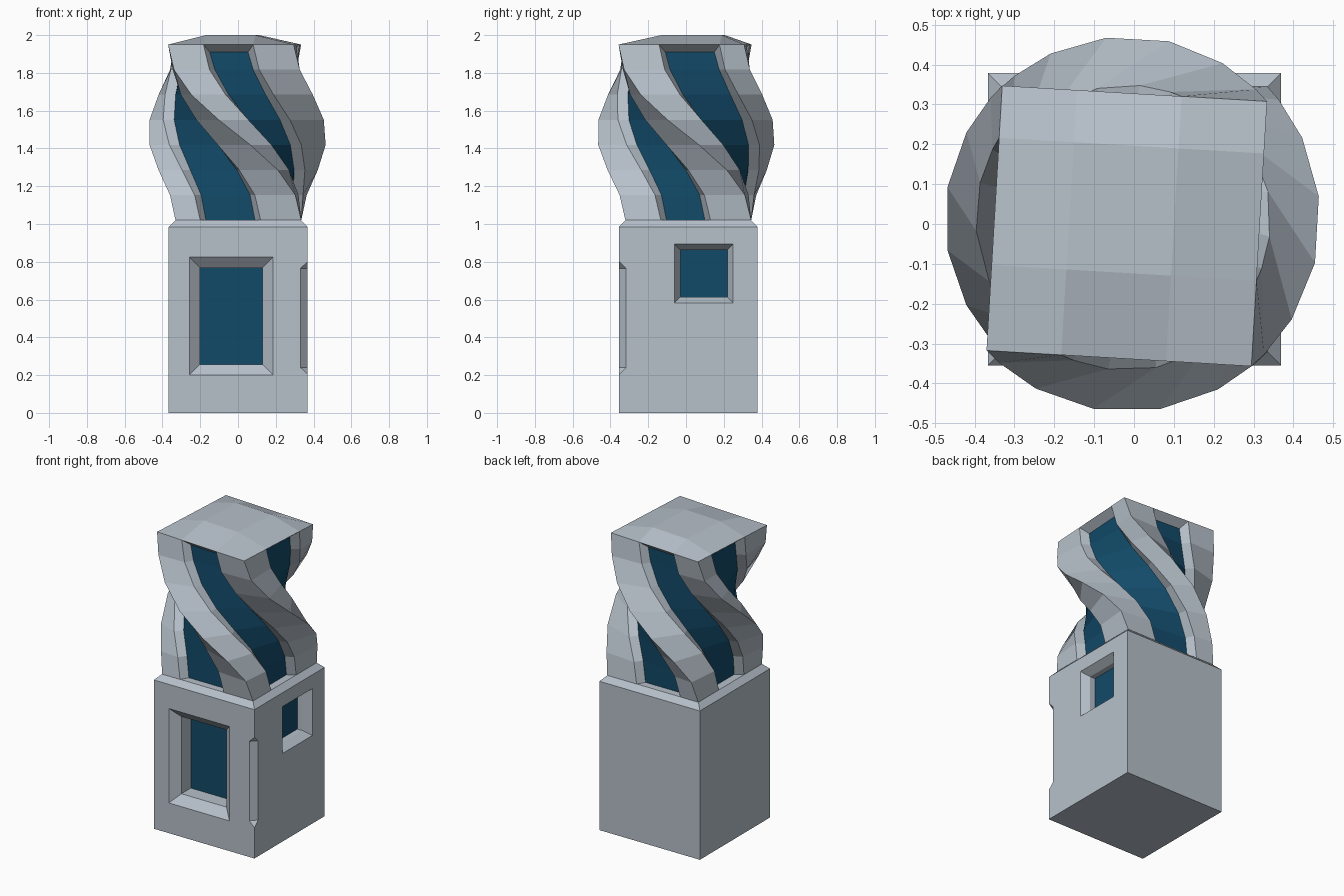
import bpy, bmesh, math
from mathutils import Vector

if "Cube" in bpy.data.objects:
    bpy.data.objects.remove(bpy.data.objects["Cube"])


def material(name, rgb):
    m = bpy.data.materials.new(name)
    m.diffuse_color = (*rgb, 1)
    m.use_nodes = True
    m.node_tree.nodes["Principled BSDF"].inputs["Base Color"].default_value = m.diffuse_color
    return m


GREY = material("pale_concrete", (0.47, 0.53, 0.59))
BLUE = material("deep_blue_glass", (0.006, 0.068, 0.14))


def make(name, verts, faces, mats=(GREY,), blue_faces=(), fix=True):
    me = bpy.data.meshes.new(name)
    me.from_pydata(verts, [], faces)
    for m in mats:
        me.materials.append(m)
    for i in blue_faces:
        me.polygons[i].material_index = 1
    if fix:
        bm = bmesh.new()
        bm.from_mesh(me)
        bmesh.ops.recalc_face_normals(bm, faces=bm.faces)
        bm.to_mesh(me)
        bm.free()
    ob = bpy.data.objects.new(name, me)
    bpy.context.collection.objects.link(ob)
    return ob


def loft(name, rings):
    n = len(rings[0])
    verts = [p for r in rings for p in r]
    faces = [(k*n + i, k*n + (i+1) % n, (k+1)*n + (i+1) % n, (k+1)*n + i)
             for k in range(len(rings)-1) for i in range(n)]
    faces += [tuple(reversed(range(n))), tuple(range(len(verts)-n, len(verts)))]
    return make(name, verts, faces)


def rect(x0, x1, y0, y1, z):
    return [(x0, y0, z), (x1, y0, z), (x1, y1, z), (x0, y1, z)]


# Lower block with bevelled top edge
X0, X1, Y0, Y1 = -0.367, 0.369, -0.355, 0.379
b = 0.035
base = loft("lower_block", [rect(X0, X1, Y0, Y1, 0), rect(X0, X1, Y0, Y1, 0.985),
                            rect(X0+b, X1-b, Y0+b, Y1-b, 1.02)])


def cut(cutter):
    cutter.hide_render = True
    cutter.hide_viewport = False
    mod = base.modifiers.new(cutter.name, 'BOOLEAN')
    mod.operation = 'DIFFERENCE'
    mod.solver = 'EXACT'
    mod.object = cutter
    cutter.display_type = 'WIRE'


def window(name, place, u0, u1, z0, z1, slant, rim, depth):
    """place(u, d, z) maps window coordinates to the wall, d going inwards."""
    def ring(s, d):
        return [place(u0+s, d, z0+s), place(u1-s, d, z0+s),
                place(u1-s, d, z1-s), place(u0+s, d, z1-s)]
    k = 0.01 / rim
    cut(loft(name + "_cutter", [ring(-slant*k, -0.01), ring(slant, rim), ring(slant, depth)]))
    pane = make(name + "_pane", ring(slant, depth-0.002), [(0, 1, 2, 3)], (BLUE,), fix=False)
    return pane


window("front_window", lambda u, d, z: (u, Y0+d, z), -0.258, 0.186, 0.20, 0.825, 0.057, 0.05, 0.15)
side = window("side_window", lambda u, d, z: (X1-d, u, z), -0.06, 0.25, 0.583, 0.893, 0.031, 0.05, 0.09)


# Chamfered notch in the front right corner
def diamond(s, z):
    return [(X1+s, Y0, z), (X1, Y0+s, z), (X1-s, Y0, z), (X1, Y0-s, z)]


cut(loft("corner_notch_cutter", [diamond(0.002, 0.205), diamond(0.038, 0.24),
                                 diamond(0.038, 0.765), diamond(0.002, 0.80)]))

# Twisted upper block: square section with a recessed window strip on each side
CX, CY, H = 0.002, 0.012, 0.333
SLANT, DEEP = 0.03, 0.05
XA, XB = -0.20, 0.12
YA, YB = -0.133, 0.13
AXIS = Vector((-0.016, 0.013, 0))
TWIST = math.radians(-93.4)
ZB, ZT, STEPS = 1.02, 1.95, 7


def twisted(x, y, t, z):
    a = TWIST * t*t*(3 - 2*t)
    dx, dy = x - AXIS.x, y - AXIS.y
    return (AXIS.x + dx*math.cos(a) - dy*math.sin(a),
            AXIS.y + dx*math.sin(a) + dy*math.cos(a), z)


section = []
for q in range(4):
    # tangent and outward direction of this side, walking anticlockwise
    t = Vector([(1, 0), (0, 1), (-1, 0), (0, -1)][q])
    n = Vector((t.y, -t.x))
    c = Vector((CX, CY))
    lo, hi = (XA - CX, XB - CX) if q % 2 == 0 else (YA - CY, YB - CY)
    if q > 1:
        lo, hi = -hi, -lo
    for s, d in ((-H, 0), (lo, 0), (lo+SLANT, DEEP), (hi-SLANT, DEEP), (hi, 0)):
        section.append(c + t*s + n*(H-d))

N = len(section)
verts, faces, blue = [], [], []
for k in range(STEPS+1):
    f = k / STEPS
    for i, p in enumerate(section):
        z = ZB + (ZT-ZB)*f
        if k == STEPS and i % 5 in (2, 3):
            z = 1.91                       # sloped head of each recess
        verts.append(twisted(p.x, p.y, f, z))
for k in range(STEPS):
    for i in range(N):
        j = (i+1) % N
        if i % 5 == 2:
            blue.append(len(faces))
        faces.append((k*N+i, k*N+j, (k+1)*N+j, (k+1)*N+i))
top = STEPS*N
for q in range(4):
    o = top + 5*q
    faces.append((o+1, o+2, o+3, o+4))

# Low domed cap, a three by three grid with a raised middle
mid = len(verts)
for x, y in ((XA, YA), (XB, YA), (XB, YB), (XA, YB)):
    verts.append(twisted(x, y, 1, 2.0))
for q in range(4):
    o, prev = top + 5*q, top + 5*((q+3) % 4)
    faces.append((o, o+1, mid+q, prev+4))
    faces.append((o+1, o+4, mid+(q+1) % 4, mid+q))
faces.append((mid, mid+1, mid+2, mid+3))
faces.append(tuple(reversed(range(N))))
make("twisted_upper_block", verts, faces, (GREY, BLUE), blue)
